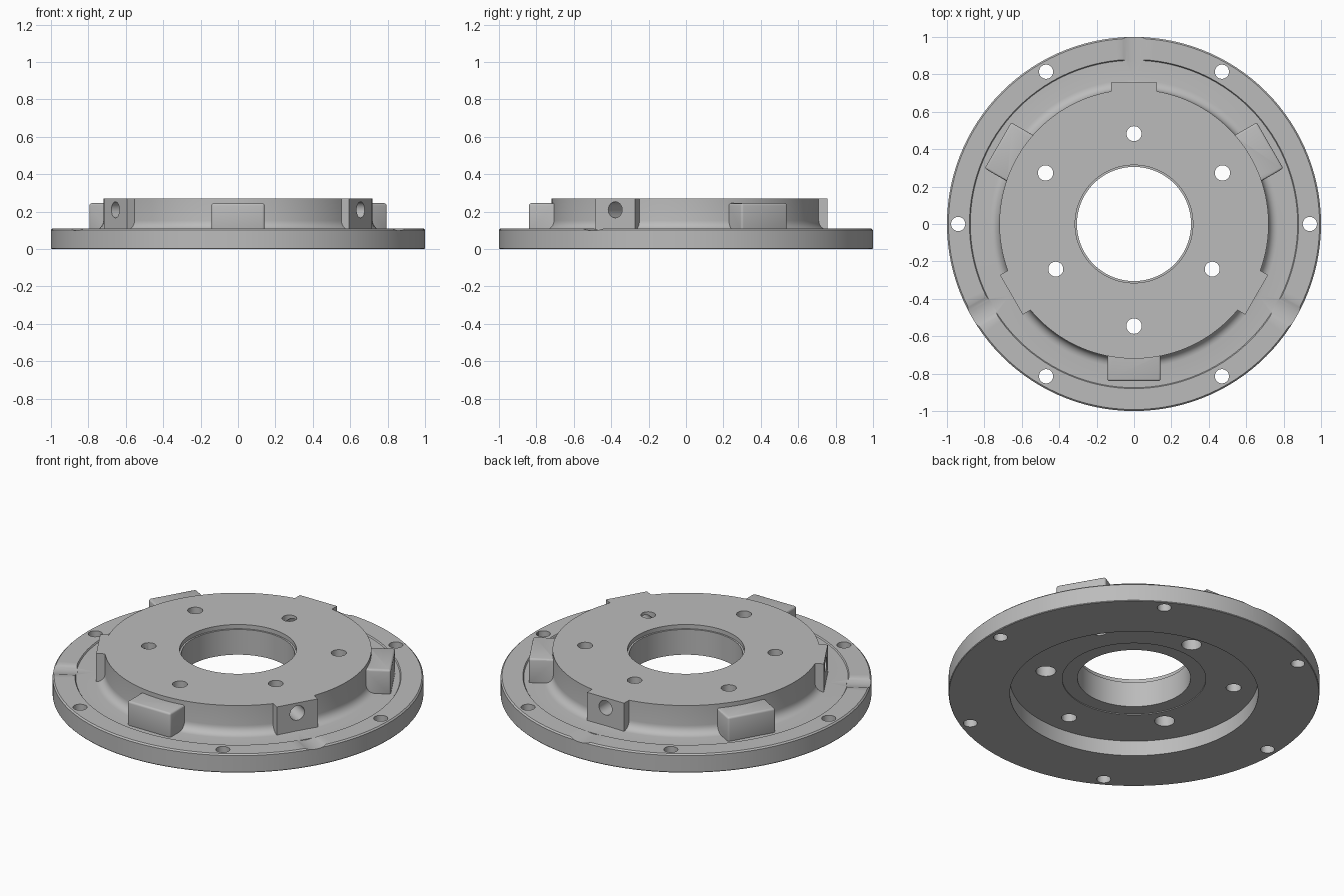
import bpy, bmesh, math
from mathutils import Matrix, Vector

if "Cube" in bpy.data.objects:
    bpy.data.objects.remove(bpy.data.objects["Cube"], do_unlink=True)

GREY = (0.5, 0.5, 0.5, 1)
metal = bpy.data.materials.new("machined grey metal")
metal.use_nodes = True
metal.diffuse_color = GREY
metal.node_tree.nodes["Principled BSDF"].inputs["Base Color"].default_value = GREY

HUB_TOP, RIM_TOP, RECESS = 0.27, 0.11, 0.09


def make_object(name, bm):
    bmesh.ops.recalc_face_normals(bm, faces=bm.faces)
    mesh = bpy.data.meshes.new(name)
    bm.to_mesh(mesh)
    bm.free()
    mesh.materials.append(metal)
    obj = bpy.data.objects.new(name, mesh)
    bpy.context.collection.objects.link(obj)
    return obj


def lathe(name, profile, steps=120):
    """Spin a closed (radius, height) profile around z."""
    bm = bmesh.new()
    verts = [bm.verts.new((r, 0, z)) for r, z in profile]
    edges = [bm.edges.new((verts[i - 1], verts[i])) for i in range(len(verts))]
    bmesh.ops.spin(bm, geom=verts + edges, cent=(0, 0, 0), axis=(0, 0, 1),
                   angle=math.tau, steps=steps, use_duplicate=False)
    bmesh.ops.remove_doubles(bm, verts=bm.verts, dist=0.0001)
    return make_object(name, bm)


def turn(degrees):
    return Matrix.Rotation(math.radians(degrees), 4, "Z")


def block(name, degrees, r0, r1, half_width, z0, z1, bevel=0):
    """Box standing out from the hub in the given direction."""
    bm = bmesh.new()
    size = Matrix.Diagonal((r1 - r0, 2 * half_width, z1 - z0, 1))
    place = Matrix.Translation(((r0 + r1) / 2, 0, (z0 + z1) / 2))
    bmesh.ops.create_cube(bm, size=1, matrix=turn(degrees) @ place @ size)
    if bevel:
        bmesh.ops.bevel(bm, geom=bm.edges[:], offset=bevel, segments=3,
                        profile=0.5, affect="EDGES")
    return make_object(name, bm)


def rod(name, start, end, radius, sides=32):
    """Cylinder between two points."""
    start, end = Vector(start), Vector(end)
    axis = end - start
    spin = axis.to_track_quat("Z", "Y").to_matrix().to_4x4()
    bm = bmesh.new()
    bmesh.ops.create_cone(bm, cap_ends=True, segments=sides, radius1=radius, radius2=radius,
                          depth=axis.length,
                          matrix=Matrix.Translation((start + end) / 2) @ spin)
    return make_object(name, bm)


def combine(target, tool, operation):
    mod = target.modifiers.new(tool.name, "BOOLEAN")
    mod.operation, mod.solver, mod.object = operation, "EXACT", tool
    bpy.ops.object.select_all(action="DESELECT")
    bpy.context.view_layer.objects.active = target
    target.select_set(True)
    bpy.ops.object.modifier_apply(modifier=mod.name)
    bpy.data.objects.remove(tool, do_unlink=True)


# Flange, hub, bore and underside recess as one turned body
fillet = [(0.77 - 0.05 * math.sin(a), 0.152 - 0.05 * math.cos(a))
          for a in (math.radians(15 * i) for i in range(7))]
profile = [(0.67, 0), (0.997, 0), (1, 0.004), (1, RIM_TOP - 0.008), (0.992, RIM_TOP),
           (0.88, RIM_TOP), (0.875, 0.102)] + fillet
profile += [(0.72, HUB_TOP), (0.315, HUB_TOP), (0.315, HUB_TOP - 0.025),
            (0.305, HUB_TOP - 0.025), (0.305, RECESS + 0.005),
            (0.387, RECESS + 0.005), (0.387, RECESS), (0.67, RECESS)]
plate = lathe("flanged_hub_plate", profile)

for angle in (90, 210, 330):
    # Flat-faced lug flush with the hub top
    combine(plate, block("lug", angle, 0.6, 0.757, 0.122, 0.098, HUB_TOP), "UNION")
    # Rounded stop block between the lugs
    combine(plate, block("stop_block", angle + 60, 0.62, 0.84, 0.142, 0.095, 0.245, 0.012), "UNION")

for angle in (90, 210, 330):
    m = turn(angle)
    # Hub bolt hole with a wider pocket underneath
    combine(plate, rod("bolt_hole", m @ Vector((0.483, 0, 0.05)), m @ Vector((0.483, 0, 0.4)), 0.04), "DIFFERENCE")
    combine(plate, rod("bolt_pocket", m @ Vector((0.483, 0, 0.05)), m @ Vector((0.483, 0, 0.16)), 0.054), "DIFFERENCE")
    # Radial set-screw hole through the lug
    combine(plate, rod("screw_hole", m @ Vector((0.49, 0, 0.21)), m @ Vector((0.9, 0, 0.21)), 0.043), "DIFFERENCE")
    # Shallow scooped notch across the rim
    combine(plate, rod("rim_notch", m @ Vector((0.87, 0, 0.275)), m @ Vector((1.1, 0, 0.275)), 0.177, 96), "DIFFERENCE")
    # Plain hub hole
    m = turn(angle + 60)
    combine(plate, rod("hub_hole", m @ Vector((0.546, 0, 0.05)), m @ Vector((0.546, 0, 0.4)), 0.041), "DIFFERENCE")

# Mounting holes around the flange
for i in range(6):
    m = turn(60 * i)
    combine(plate, rod("flange_hole", m @ Vector((0.94, 0, -0.1)), m @ Vector((0.94, 0, 0.3)), 0.038), "DIFFERENCE")

bpy.ops.object.select_all(action="DESELECT")
plate.select_set(True)
bpy.context.view_layer.objects.active = plate
bpy.ops.object.shade_smooth_by_angle(angle=math.radians(30))
